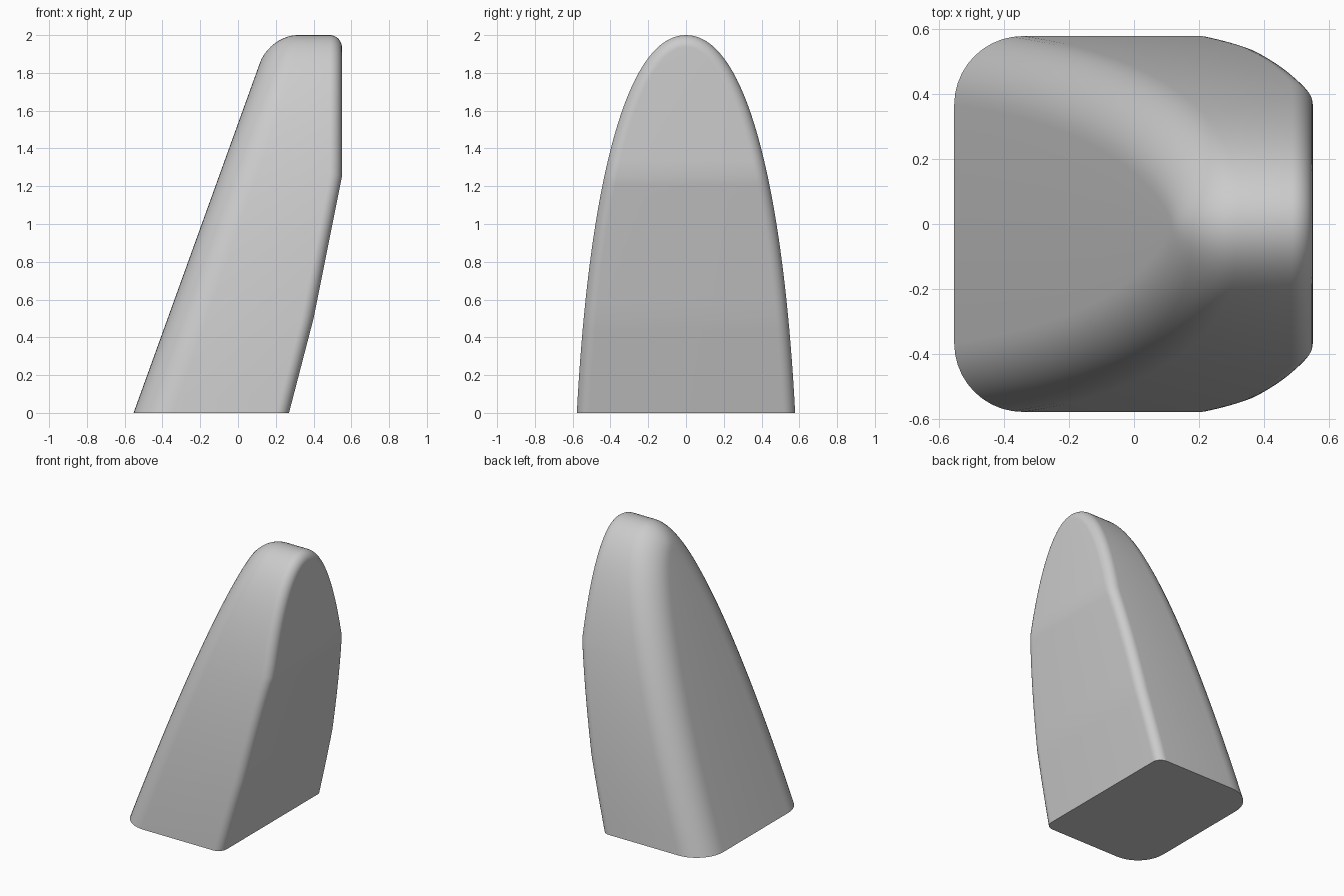
import bpy, bmesh, math
from mathutils import Vector

cube = bpy.data.objects.get("Cube")
if cube:
    bpy.data.objects.remove(cube, do_unlink=True)

HALF_STEPS = 36     # samples from the base up to the crown
FILLET_STEPS = 10   # rings in each rounded rim

# Arch profile (y, z) from base to crown
P = [Vector(p) for p in ((0.578, 0), (0.52, 1.1), (0.34, 2), (0, 2))]


def arch(t):
    s = 1 - t
    point = P[0]*s**3 + P[1]*3*s*s*t + P[2]*3*s*t*t + P[3]*t**3
    slope = (P[1]-P[0])*s*s + (P[2]-P[1])*2*s*t + (P[3]-P[2])*t*t
    return point, Vector((slope.y, -slope.x)).normalized()


# Sloping left face, and right face with three facets
def left_x(z):
    return -0.553 + 0.361*z


def right_x(z):
    if z < 0.5:
        return 0.27 + 0.26*z
    return min(0.4 + 0.2*(z - 0.5), 0.55)


def left_radius(normal):
    return 0.215 - 0.07*normal.y


def right_radius(normal):
    return 0.065


def t_at_height(z):
    low, high = 0.0, 1.0
    for _ in range(30):
        mid = (low + high)/2
        point, normal = arch(mid)
        if point.y - right_radius(normal)*normal.y < z:
            low = mid
        else:
            high = mid
    return low


# Samples include the heights where the right face bends
samples = [i/HALF_STEPS for i in range(HALF_STEPS + 1)]
for bend in (0.5, 1.25):
    t = t_at_height(bend)
    nearest = min(range(len(samples)), key=lambda i: abs(samples[i] - t))
    samples[nearest] = t

bm = bmesh.new()


# One arch-shaped ring of the rounded rim
def ring(face_x, radius, angle, side):
    half = []
    for t in samples:
        point, normal = arch(t)
        r = radius(normal)
        q = point - normal*r*(1 - math.sin(angle))
        z = 0 if t == 0 else max(q.y, 0)
        half.append((face_x(z) + side*r*(1 - math.cos(angle)), q.x, z))
    mirrored = [(x, -y, z) for x, y, z in reversed(half[:-1])]
    return [bm.verts.new(v) for v in half + mirrored]


angles = [math.pi/2*i/FILLET_STEPS for i in range(FILLET_STEPS + 1)]
rings = [ring(left_x, left_radius, a, 1) for a in angles]
rings += [ring(right_x, right_radius, a, -1) for a in reversed(angles)]

# Outer wall
for a, b in zip(rings, rings[1:]):
    for j in range(len(a) - 1):
        bm.faces.new((a[j], a[j+1], b[j+1], b[j]))

# Left and right faces, as strips across the arch
for r in (rings[0], rings[-1]):
    n = len(r) - 1
    for j in range(n//2):
        strip = [r[j], r[j+1], r[n-j-1], r[n-j]]
        bm.faces.new(list(dict.fromkeys(strip)))

# Flat base
bm.faces.new([r[0] for r in rings] + [r[-1] for r in reversed(rings)])
bmesh.ops.recalc_face_normals(bm, faces=bm.faces)

mesh = bpy.data.meshes.new("rounded_wedge")
bm.to_mesh(mesh)
bm.free()
body = bpy.data.objects.new("rounded_wedge", mesh)
bpy.context.collection.objects.link(body)

# Plain grey finish
grey = bpy.data.materials.new("light_grey")
grey.use_nodes = True
colour = (0.6, 0.6, 0.6, 1)
grey.diffuse_color = colour
for node in grey.node_tree.nodes:
    if node.type == 'BSDF_PRINCIPLED':
        node.inputs["Base Color"].default_value = colour
mesh.materials.append(grey)

bpy.ops.object.select_all(action='DESELECT')
body.select_set(True)
bpy.context.view_layer.objects.active = body
bpy.ops.object.shade_smooth_by_angle(angle=math.radians(30))
